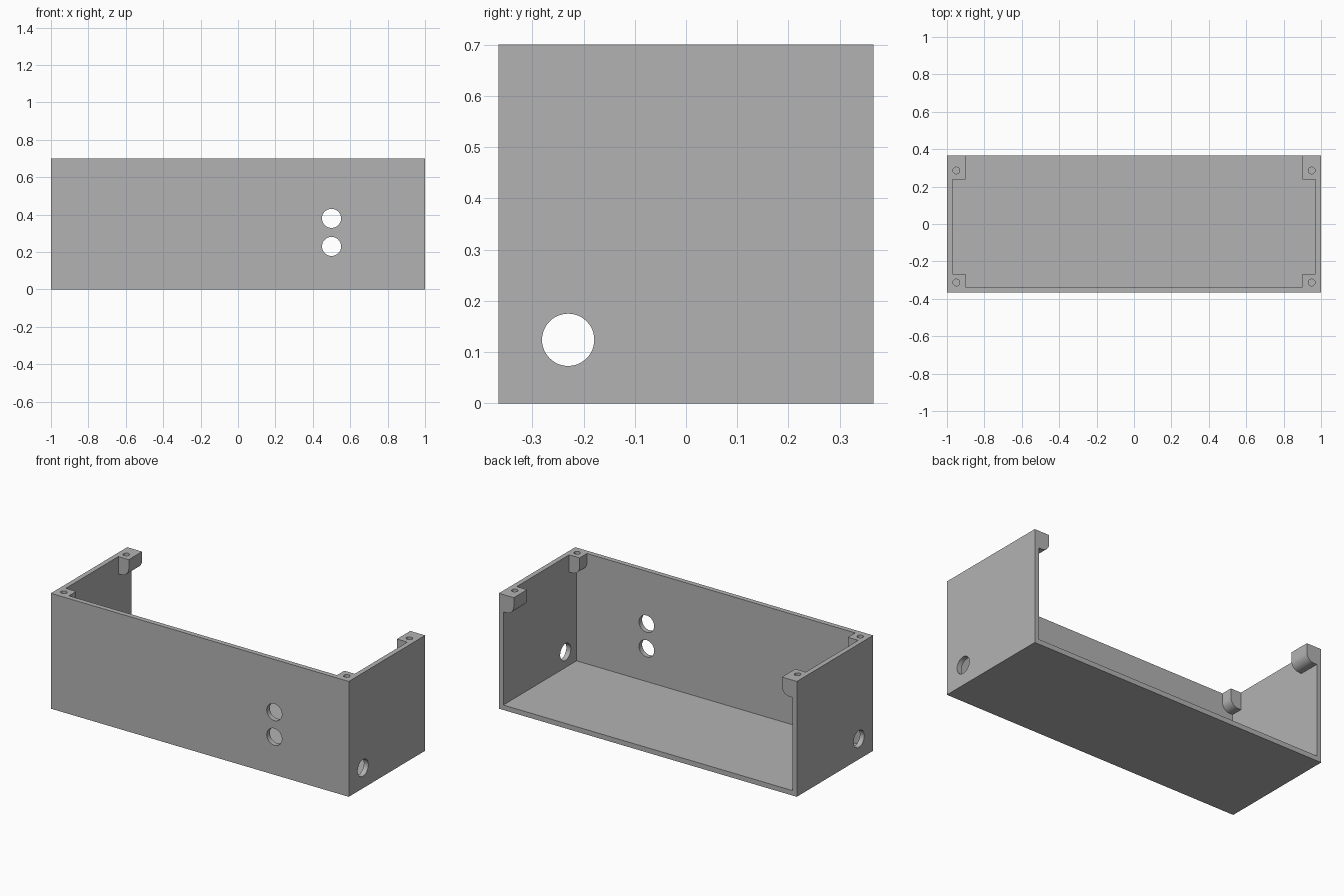
import bpy, bmesh, math
from mathutils import Matrix

cube = bpy.data.objects.get("Cube")
if cube:
    bpy.data.objects.remove(cube, do_unlink=True)

X, Y, Z, WALL = 1.0, 0.366, 0.70, 0.03
POST, R = 0.10, 0.05                  # screw post width and rounding

grey = bpy.data.materials.new("plain grey")
grey.use_nodes = True
colour = (0.45, 0.45, 0.45, 1)
grey.diffuse_color = colour
grey.node_tree.nodes["Principled BSDF"].inputs["Base Color"].default_value = colour


def make(name, bm):
    bmesh.ops.recalc_face_normals(bm, faces=bm.faces)
    mesh = bpy.data.meshes.new(name)
    bm.to_mesh(mesh)
    bm.free()
    mesh.materials.append(grey)
    ob = bpy.data.objects.new(name, mesh)
    bpy.context.collection.objects.link(ob)
    return ob


def box(name, lo, hi):
    bm = bmesh.new()
    bmesh.ops.create_cube(bm, size=1)
    for v in bm.verts:
        v.co = [(a + b) / 2 + c * (b - a) for a, b, c in zip(lo, hi, v.co)]
    return make(name, bm)


def rod(name, at, axis, radius, length):
    bm = bmesh.new()
    turn = Matrix.Rotation(math.pi / 2, 4, axis) if axis != "Z" else Matrix()
    bmesh.ops.create_cone(bm, cap_ends=True, segments=48, radius1=radius, radius2=radius,
                          depth=length, matrix=Matrix.Translation(at) @ turn)
    return make(name, bm)


def post(name, side, y0, y1):
    # Block with its lower inner edge rounded, run along y
    inner, outer = X - POST, X
    zc = Z - 0.055
    pts = [(outer, Z), (inner, Z)]
    for i in range(17):
        a = math.pi + i * math.pi / 32
        pts.append((inner + R + R * math.cos(a), zc + R * math.sin(a)))
    pts.append((outer, zc - R))
    bm = bmesh.new()
    face = bm.faces.new([bm.verts.new((side * x, y0, z)) for x, z in pts])
    new = bmesh.ops.extrude_face_region(bm, geom=[face])["geom"]
    bmesh.ops.translate(bm, vec=(0, y1 - y0, 0),
                        verts=[g for g in new if isinstance(g, bmesh.types.BMVert)])
    return make(name, bm)


def boolean(ob, other, operation):
    mod = ob.modifiers.new(other.name, "BOOLEAN")
    mod.operation, mod.solver, mod.object = operation, "EXACT", other
    bpy.context.view_layer.objects.active = ob
    bpy.ops.object.modifier_apply(modifier=mod.name)
    bpy.data.objects.remove(other, do_unlink=True)


# Tray: floor, front and two sides, open at the top and back
case = box("enclosure_body", (-X, -Y, 0), (X, Y, Z))
boolean(case, box("cavity", (WALL - X, WALL - Y, WALL), (X - WALL, Y + 1, Z + 1)), "DIFFERENCE")

# Screw posts in the four corners, with blind screw holes
for side in (-1, 1):
    for name, y0, y1, hole in (("front_post", -Y, POST - Y, -0.313),
                               ("back_post", 0.238, Y, 0.286)):
        boolean(case, post(name, side, y0, y1), "UNION")
        boolean(case, rod("screw_hole", (side * 0.95, hole, Z), "Z", 0.018, 0.16), "DIFFERENCE")

# Two front holes and one cable hole through both sides
for z in (0.23, 0.38):
    boolean(case, rod("front_hole", (0.5, -Y, z), "X", 0.051, 0.2), "DIFFERENCE")
boolean(case, rod("side_hole", (0, -0.23, 0.124), "Y", 0.051, 3), "DIFFERENCE")

bpy.ops.object.select_all(action="DESELECT")
case.select_set(True)
bpy.context.view_layer.objects.active = case
bpy.ops.object.shade_smooth_by_angle(angle=math.radians(30))
